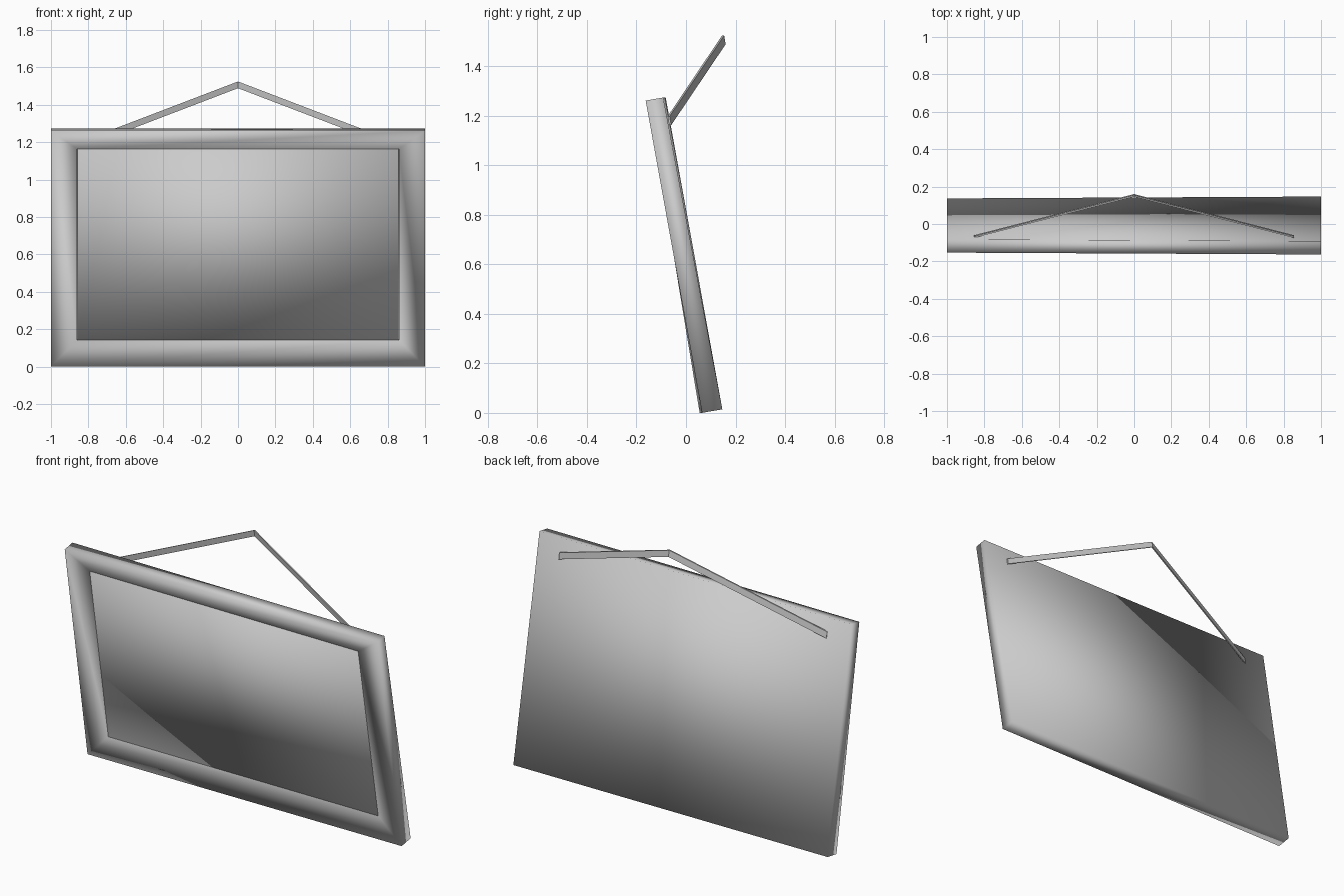
import bpy, bmesh
from math import radians, sin, cos

if "Cube" in bpy.data.objects:
    bpy.data.objects.remove(bpy.data.objects["Cube"])

grey = bpy.data.materials.new("plain_grey")
grey.use_nodes = True
COLOUR = (0.6, 0.6, 0.6, 1.0)
grey.diffuse_color = COLOUR
grey.node_tree.nodes["Principled BSDF"].inputs["Base Color"].default_value = COLOUR

TILT = radians(9.8)
HALF_H = 0.64
CENTRE_Y, CENTRE_Z = -0.049, 0.631   # middle of the leaning front plane


def lean(u, v, depth):
    """Point on the leaning, slightly twisted frame: across, up, and back from the front."""
    twist = -0.005 * u * v / HALF_H
    return (u,
            CENTRE_Y - v * sin(TILT) + depth * cos(TILT) + twist,
            CENTRE_Z + v * cos(TILT) + depth * sin(TILT))


def ring(half_w, low, high, depth_low, depth_high):
    """Four corners of a leaning rectangle, counter-clockwise from the front."""
    return [lean(-half_w, low, depth_low), lean(half_w, low, depth_low),
            lean(half_w, high, depth_high), lean(-half_w, high, depth_high)]


def rings_to_object(name, rings, smooth):
    """Closed solid made by bridging successive four-point rings."""
    bm = bmesh.new()
    loops = [[bm.verts.new(p) for p in r] for r in rings]
    for a, b in zip(loops, loops[1:]):
        for i in range(4):
            j = (i + 1) % 4
            bm.faces.new((a[i], a[j], b[j], b[i]))
    bm.faces.new(loops[0][::-1])
    bm.faces.new(loops[-1])
    bmesh.ops.recalc_face_normals(bm, faces=bm.faces)
    for f in bm.faces:
        f.smooth = smooth
    mesh = bpy.data.meshes.new(name)
    bm.to_mesh(mesh)
    bm.free()
    mesh.materials.append(grey)
    obj = bpy.data.objects.new(name, mesh)
    bpy.context.collection.objects.link(obj)
    return obj


# Frame: back, outer edge, gently sloping front rail, recess wall and floor
LOW, HIGH = -0.498, 0.538
rings_to_object("frame", [
    ring(1.0, -HALF_H, HALF_H, 0.083, 0.072),
    ring(1.0, -HALF_H, HALF_H, 0.0, 0.0),
    ring(0.86, LOW, HIGH, 0.012, 0.012),
    ring(0.86, LOW, HIGH, 0.05, 0.05),
], True)

# Picture panel sitting in the recess
rings_to_object("picture_panel", [
    ring(0.859, LOW + 0.001, HIGH - 0.001, 0.045, 0.045),
    ring(0.859, LOW + 0.001, HIGH - 0.001, 0.011, 0.011),
], True)


# Hanging strap: a thin flat band from each back corner up to the hook point
def band_section(x, y, z):
    w, t = 0.036, 0.008
    return [(x, y, z), (x, y + t, z), (x, y + t + w * sin(TILT), z - w),
            (x, y + w * sin(TILT), z - w)]


rings_to_object("hanging_strap", [
    band_section(-0.855, -0.074, 1.198),
    band_section(0, 0.146, 1.525),
    band_section(0.855, -0.074, 1.198),
], False)
